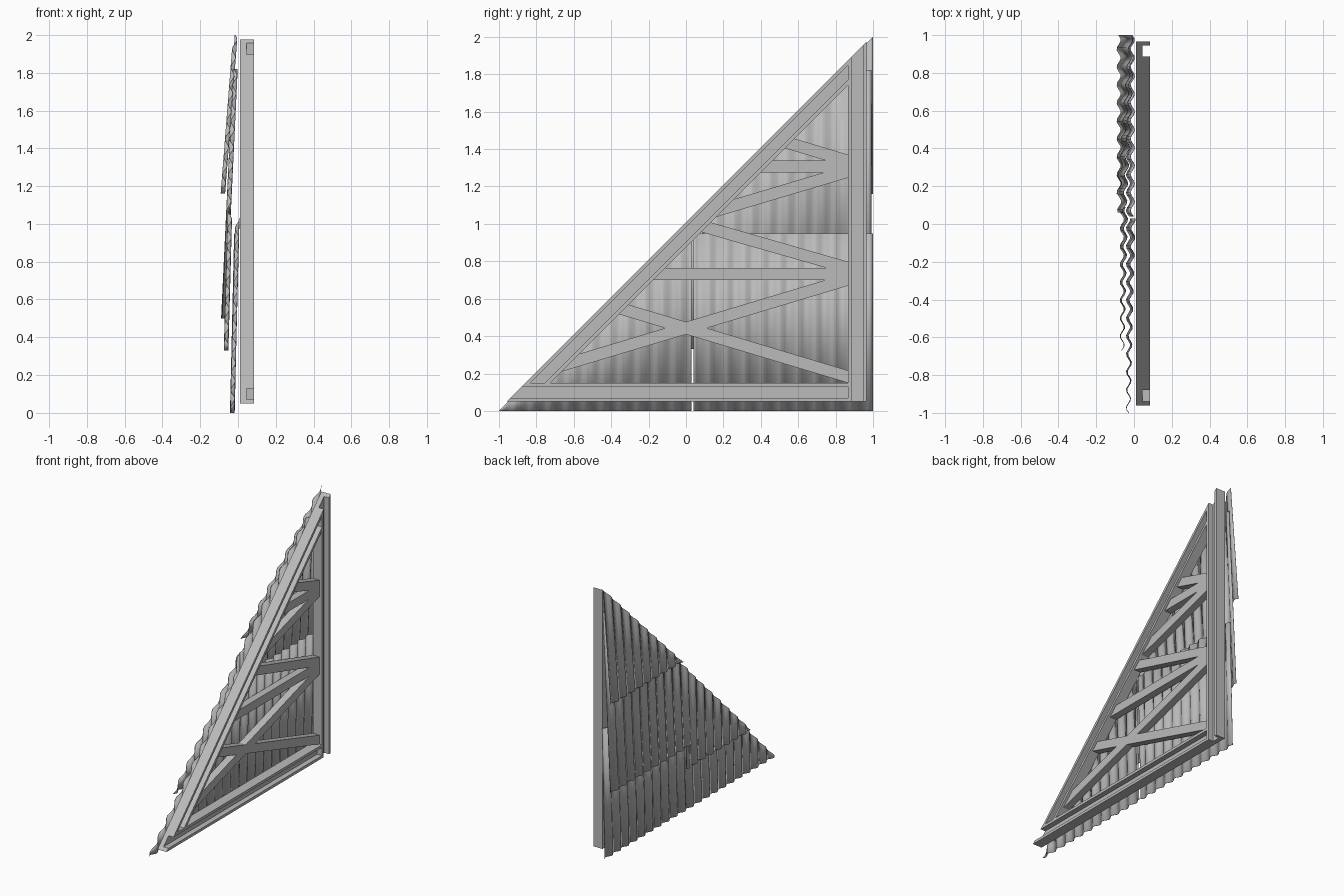
import bpy, bmesh, math
from mathutils import Vector

cube = bpy.data.objects.get("Cube")
if cube:
    bpy.data.objects.remove(cube, do_unlink=True)

grey = bpy.data.materials.new("plain grey")
grey.use_nodes = True
grey.diffuse_color = (0.5, 0.5, 0.5, 1)
grey.node_tree.nodes["Principled BSDF"].inputs["Base Color"].default_value = (0.5, 0.5, 0.5, 1)

SLOPE = Vector((0, -1, 1))           # outward direction of the sloping edge
POST = 0.866                         # inner side of the post
SILL = 0.15                          # top of the sill
OUTER, INNER = 1.01, 0.875           # sloping beam edges: z = y + value
BACK, WEB, FRONT = 0.01, 0.045, 0.085


def cut(bm, co, no, fill=True):
    """Remove everything on the side the normal points to."""
    res = bmesh.ops.bisect_plane(bm, geom=bm.verts[:] + bm.edges[:] + bm.faces[:],
                                 plane_co=co, plane_no=no, clear_outer=True)
    if fill:
        edges = [e for e in res["geom_cut"] if isinstance(e, bmesh.types.BMEdge)]
        bmesh.ops.holes_fill(bm, edges=edges)


def finish(name, bm):
    bmesh.ops.recalc_face_normals(bm, faces=bm.faces[:])
    me = bpy.data.meshes.new(name)
    bm.to_mesh(me)
    bm.free()
    me.materials.append(grey)
    ob = bpy.data.objects.new(name, me)
    bpy.context.collection.objects.link(ob)
    return ob


def bar(name, profile, start, end, cuts):
    """Sweep an (across, x) profile from start to end in the side plane, then trim it."""
    a, b = Vector((0, *start)), Vector((0, *end))
    d = (b - a).normalized()
    side = Vector((0, -d.z, d.y))
    bm = bmesh.new()
    verts = [bm.verts.new(a + side * s + Vector((x, 0, 0))) for s, x in profile]
    face = bm.faces.new(verts)
    ext = bmesh.ops.extrude_face_region(bm, geom=[face])
    bmesh.ops.translate(bm, vec=b - a,
                        verts=[v for v in ext["geom"] if isinstance(v, bmesh.types.BMVert)])
    for co, no in cuts:
        cut(bm, co, no)
    return finish(name, bm)


def channel(w):
    """U-shaped section, open towards +x."""
    h, g = w / 2, w / 2 - 0.02
    return [(-h, BACK), (h, BACK), (h, FRONT), (g, FRONT),
            (g, WEB), (-g, WEB), (-g, FRONT), (-h, FRONT)]


# Trimming planes
at_slope = ((0, 0, OUTER), SLOPE)
under_slope = ((0, 0, INNER), SLOPE)
at_post = ((0, POST, 0), (0, 1, 0))
at_sill = ((0, 0, SILL), (0, 0, -1))

# Frame of three channels
bar("post", channel(0.1), (POST + 0.05, 0.05), (POST + 0.05, 2.1), [at_slope])
bar("sill", channel(0.1), (-1.2, 0.1), (POST, 0.1), [at_slope])
mid = (OUTER + INNER) / 2
bar("sloping_beam", channel((OUTER - INNER) / math.sqrt(2)),
    (-1.2, mid - 1.2), (1.2, mid + 1.2), [at_post, at_sill])

# Braces: height at y = 0 and gradient
braces = {
    "lower_rising_brace": (0.443, 0.3),
    "lower_falling_brace": (0.443, -0.3),
    "lower_rail": (0.733, 0),
    "middle_falling_brace": (1.013, -0.287),
    "middle_rising_brace": (1.022, 0.298),
    "upper_rail": (1.307, 0),
    "upper_falling_brace": (1.598, -0.302),
}
section = [(-0.032, BACK), (0.032, BACK), (0.032, 0.065), (-0.032, 0.065)]
for name, (z0, g) in braces.items():
    bar(name, section, (-1.2, z0 - 1.2 * g), (1.2, z0 + 1.2 * g),
        [under_slope, at_post, at_sill])


def sheet(name, y0, y1, z0, z1, x0, x1):
    """Corrugated sheet leaning from x0 at its foot to x1 at its head."""
    bm = bmesh.new()
    period, per_wave = 0.095, 6
    n = round((y1 - y0) / period * per_wave)
    rows = []
    for i in range(n + 1):
        y = y0 + (y1 - y0) * i / n
        wave = 0.011 * math.sin(math.tau * y / period)
        rows.append([bm.verts.new((x + wave, y, z)) for x, z in ((x0, z0), (x1, z1))])
    for p, q in zip(rows, rows[1:]):
        bm.faces.new((p[0], p[1], q[1], q[0]))
    cut(bm, (0, 0, 1.0), SLOPE, fill=False)
    ob = finish(name, bm)
    solid = ob.modifiers.new("thickness", "SOLIDIFY")
    solid.thickness, solid.offset = 0.003, 0
    bpy.ops.object.select_all(action="DESELECT")
    ob.select_set(True)
    bpy.context.view_layer.objects.active = ob
    bpy.ops.object.shade_smooth_by_angle(angle=math.radians(40))


# Overlapping cladding, lowest course first
sheet("bottom_back_sheet", 0.04, 1.0, 0, 0.95, -0.03, -0.008)
sheet("bottom_front_sheet", -1.0, 0.03, 0, 1.05, -0.03, -0.003)
sheet("middle_front_sheet", -0.68, 0.09, 0.33, 1.09, -0.063, -0.042)
sheet("middle_back_sheet", 0.06, 0.99, 0.5, 1.82, -0.077, -0.014)
sheet("top_sheet", 0.16, 1.0, 1.16, 2.0, -0.08, -0.014)
